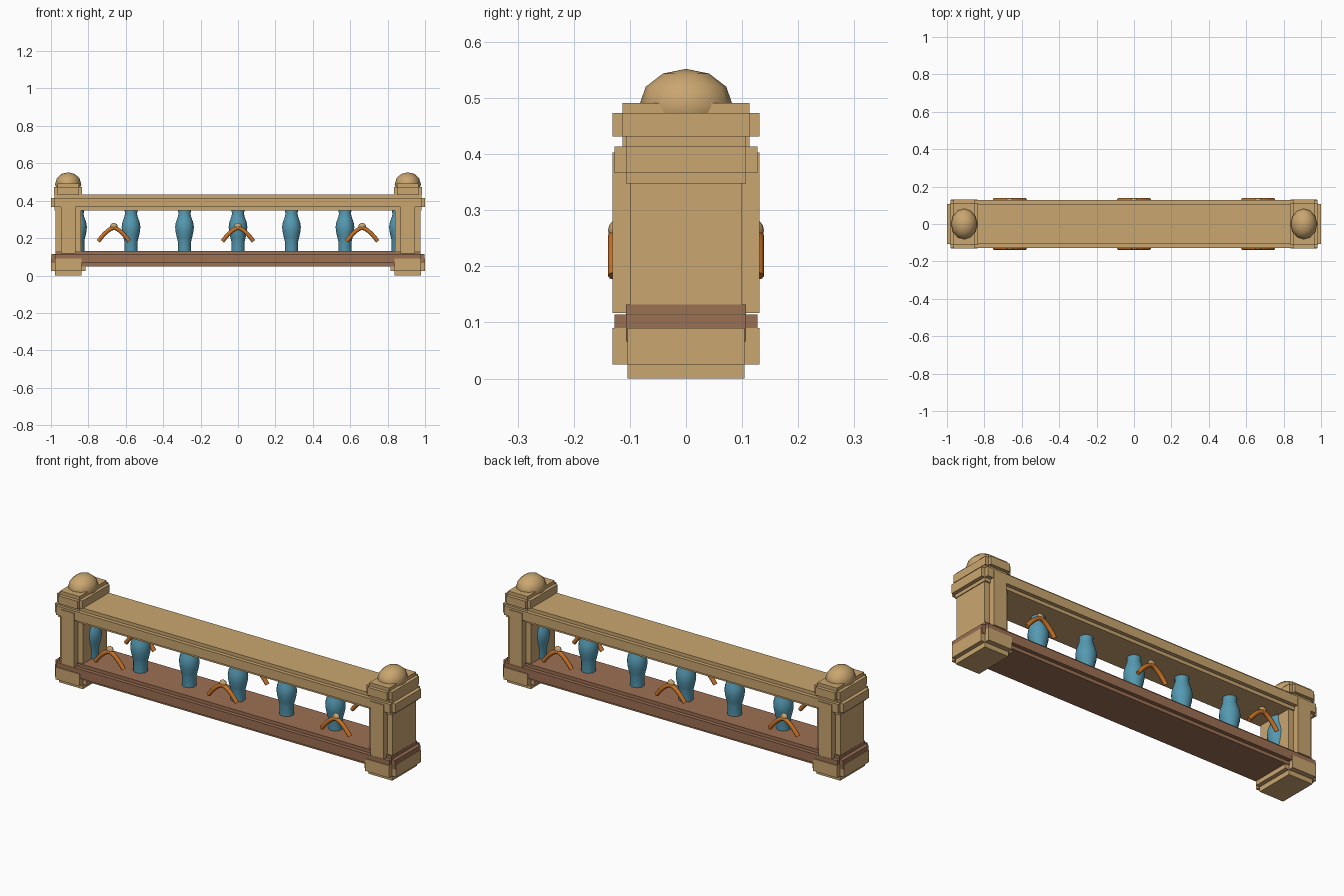
import bpy
import math

cube = bpy.data.objects.get("Cube")
if cube:
    bpy.data.objects.remove(cube, do_unlink=True)


def material(name, rgb):
    m = bpy.data.materials.new(name)
    m.use_nodes = True
    m.diffuse_color = (*rgb, 1)
    m.node_tree.nodes["Principled BSDF"].inputs["Base Color"].default_value = (*rgb, 1)
    return m


tan = material("tan stone", (0.59, 0.38, 0.16))
brown = material("brown stone", (0.33, 0.16, 0.085))
blue = material("blue glaze", (0.09, 0.32, 0.44))
orange = material("orange metal", (0.58, 0.17, 0.02))


def mesh_object(name, verts, faces, mat):
    me = bpy.data.meshes.new(name)
    me.from_pydata(verts, [], faces)
    me.materials.append(mat)
    ob = bpy.data.objects.new(name, me)
    bpy.context.collection.objects.link(ob)
    return ob


def notched_box(name, center, half, inset, mat):
    """Block with stepped edges: three crossing boxes, each full size in one axis."""
    verts, faces = [], []
    for axis in range(3):
        h = [half[i] if i == axis else half[i] - inset[i] for i in range(3)]
        # Widen a second axis so each box spans its own pair of inner limits
        b = len(verts)
        for sx in (-1, 1):
            for sy in (-1, 1):
                for sz in (-1, 1):
                    verts.append([c + s * e for c, s, e in zip(center, (sx, sy, sz), h)])
        quads = ((0, 1, 3, 2), (4, 6, 7, 5), (0, 4, 5, 1),
                 (2, 3, 7, 6), (0, 2, 6, 4), (1, 5, 7, 3))
        faces += [[b + i for i in q] for q in quads]
    return mesh_object(name, verts, faces, mat)


def ball(name, loc, scale, mat, segments, rings):
    bpy.ops.mesh.primitive_uv_sphere_add(segments=segments, ring_count=rings, radius=1, location=loc)
    ob = bpy.context.object
    ob.name = name
    ob.scale = scale
    ob.data.materials.append(mat)
    ob.data.shade_smooth()
    return ob


def lathe(name, x, profile, mat, n=14):
    verts = [(x + r * math.cos(2 * math.pi * k / n), r * math.sin(2 * math.pi * k / n), z)
             for r, z in profile for k in range(n)]
    faces = [(j * n + k, j * n + (k + 1) % n, (j + 1) * n + (k + 1) % n, (j + 1) * n + k)
             for j in range(len(profile) - 1) for k in range(n)]
    ob = mesh_object(name, verts, faces, mat)
    ob.data.shade_smooth()
    return ob


def arch(name, x, y, mat):
    cu = bpy.data.curves.new(name, "CURVE")
    cu.dimensions = "3D"
    cu.bevel_depth = 0.011
    cu.bevel_resolution = 2
    cu.use_fill_caps = True
    sp = cu.splines.new("POLY")
    count = 11
    sp.points.add(count - 1)
    for i, p in enumerate(sp.points):
        t = 2 * i / (count - 1) - 1
        p.co = (x + 0.083 * t, y, 0.255 - 0.072 * abs(t) ** 1.6, 1)
    cu.materials.append(mat)
    ob = bpy.data.objects.new(name, cu)
    bpy.context.collection.objects.link(ob)


# Long rails
rail_inset = (0.02, 0.02, 0.018)
notched_box("top_rail", (0, 0, 0.39), (1.0, 0.127, 0.042), rail_inset, tan)
notched_box("bottom_rail", (0, 0, 0.09), (0.997, 0.127, 0.042), rail_inset, brown)

# End posts with base, cap and dome
for side, s in (("left", 1), ("right", -1)):
    x = 0.908 * s
    notched_box(side + "_base", (x, 0, 0.0575), (0.092, 0.131, 0.0575), (0.022, 0.027, 0.025), tan)
    notched_box(side + "_post", (x, 0, 0.26), (0.068, 0.131, 0.17), (0.03, 0.031, 0.027), tan)
    notched_box(side + "_cap", (x, 0, 0.452), (0.075, 0.131, 0.039), (0.018, 0.018, 0.018), tan)
    ball(side + "_dome", (x, 0, 0.488), (0.07, 0.083, 0.064), tan, 12, 6)

# Vase-shaped balusters
vase = [(0.036, 0.12), (0.036, 0.185), (0.041, 0.205), (0.048, 0.235), (0.05, 0.26),
        (0.046, 0.285), (0.037, 0.31), (0.033, 0.325), (0.034, 0.36)]
for i in range(7):
    lathe(f"baluster_{i + 1}", (i - 3) * 0.286, vase, blue)

# Arched ornaments with a small knob, on both long sides
for face, y in (("front", -0.128), ("back", 0.128)):
    for i in range(3):
        x = (i - 1) * 0.664
        arch(f"{face}_arch_{i + 1}", x, y, orange)
        ball(f"{face}_knob_{i + 1}", (x, y + math.copysign(0.003, -y), 0.264),
             (0.02, 0.014, 0.018), tan, 8, 6)
